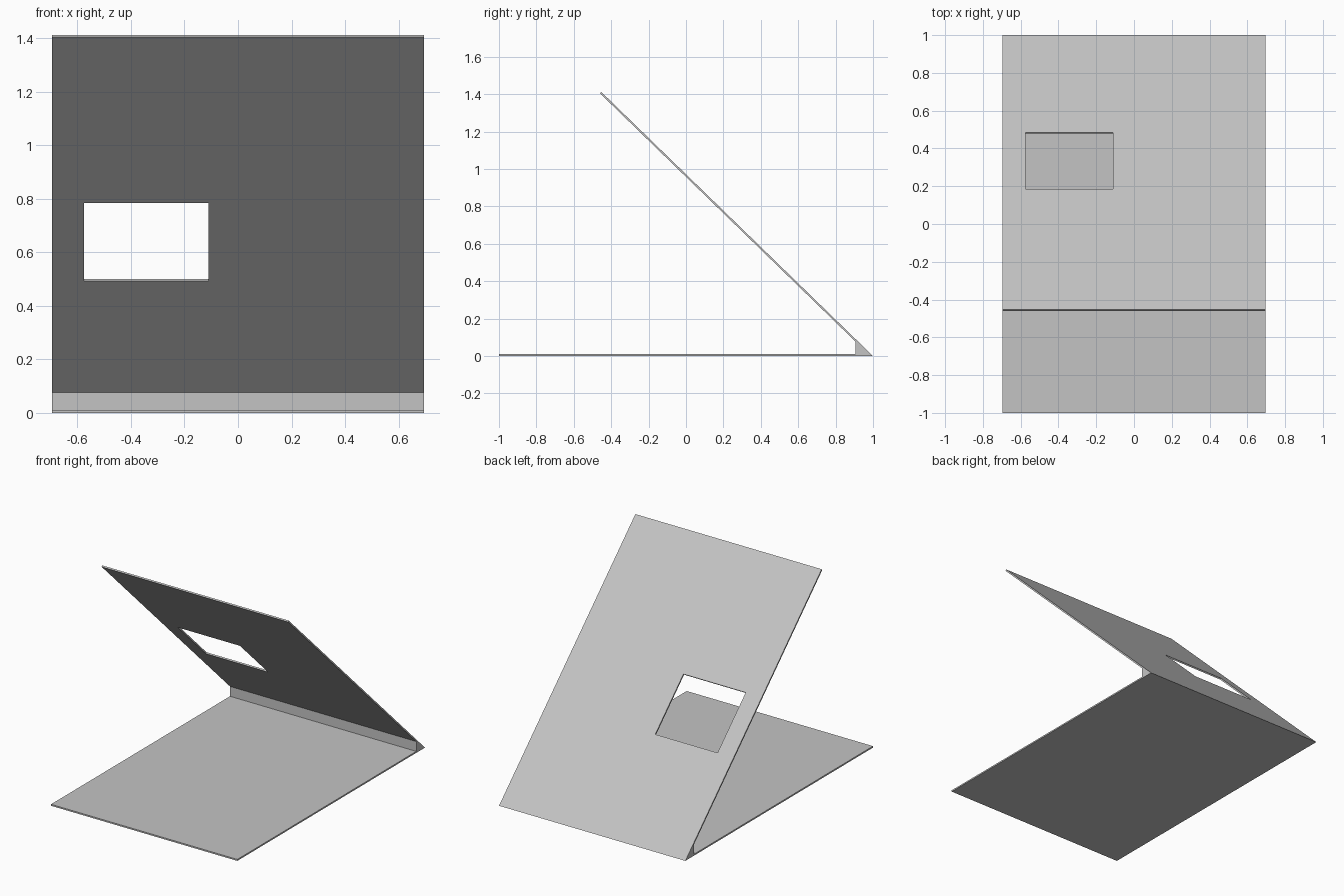
import bpy, bmesh
from mathutils import Vector

if "Cube" in bpy.data.objects:
    bpy.data.objects.remove(bpy.data.objects["Cube"], do_unlink=True)

HALF_W = 0.695
THICK = 0.01
HINGE_Y = 0.907

# Single grey colour
grey = bpy.data.materials.new("light_grey")
grey.use_nodes = True
colour = (0.55, 0.55, 0.55, 1)
grey.diffuse_color = colour
grey.node_tree.nodes["Principled BSDF"].inputs["Base Color"].default_value = colour


def finish(name, bm):
    bmesh.ops.recalc_face_normals(bm, faces=bm.faces)
    mesh = bpy.data.meshes.new(name)
    bm.to_mesh(mesh)
    bm.free()
    mesh.materials.append(grey)
    obj = bpy.data.objects.new(name, mesh)
    bpy.context.collection.objects.link(obj)
    return obj


def extrude_profile(name, points):
    """Sweep a (y, z) side profile across the full width."""
    bm = bmesh.new()
    face = bm.faces.new([bm.verts.new((-HALF_W, y, z)) for y, z in points])
    swept = bmesh.ops.extrude_face_region(bm, geom=[face])["geom"]
    verts = [v for v in swept if isinstance(v, bmesh.types.BMVert)]
    bmesh.ops.translate(bm, verts=verts, vec=(2 * HALF_W, 0, 0))
    return finish(name, bm)


# Slope of the lid, from the rear bottom edge to the raised front edge
foot = Vector((0, 1, 0))
rise = Vector((0, -0.453, 1.412)) - foot
length = rise.length
up_slope = rise.normalized()
inward = Vector((0, -up_slope.z, up_slope.y))

# Base panel
extrude_profile("base_panel", [(-1, 0), (HINGE_Y, 0), (HINGE_Y, THICK), (-1, THICK)])

# Hinge wedge joining the base to the lid
start = 0.12
outer = foot + up_slope * start
inner = outer + inward * THICK
extrude_profile("hinge_wedge", [(HINGE_Y, 0), (1, 0), (outer.y, outer.z), (inner.y, inner.z)])

# Sloping lid with a rectangular window left open
xs = [-HALF_W, -0.575, -0.11, HALF_W]
us = [start, 0.718, 1.137, length]
bm = bmesh.new()
grid = [[bm.verts.new(foot + up_slope * u + Vector((x, 0, 0))) for x in xs] for u in us]
for r in range(3):
    for c in range(3):
        if (r, c) != (1, 1):
            bm.faces.new((grid[r][c], grid[r][c + 1], grid[r + 1][c + 1], grid[r + 1][c]))
swept = bmesh.ops.extrude_face_region(bm, geom=bm.faces[:], use_keep_orig=True)["geom"]
bmesh.ops.translate(bm, verts=[v for v in swept if isinstance(v, bmesh.types.BMVert)],
                    vec=inward * THICK)
finish("sloping_lid", bm)
